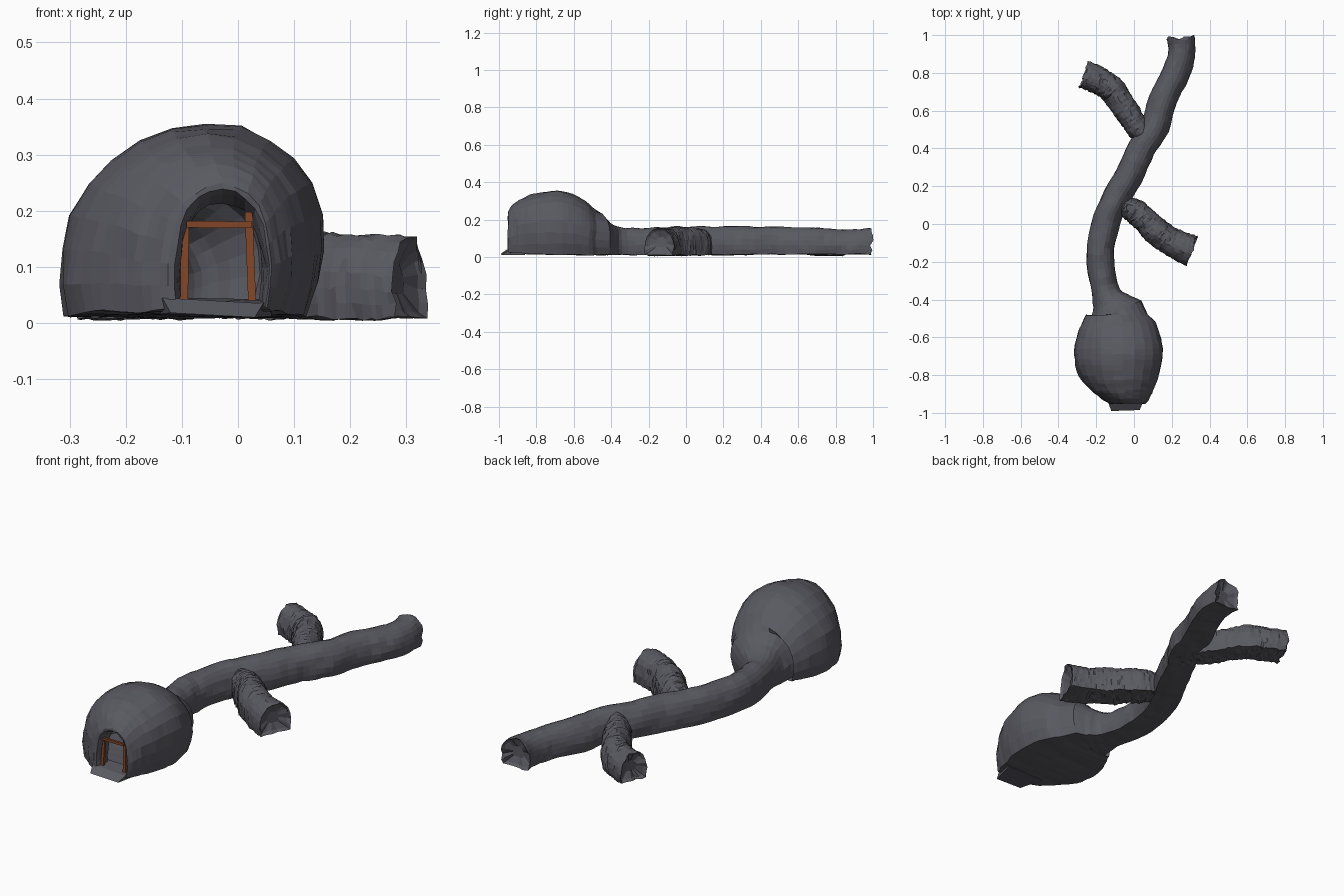
import bpy, bmesh, math, random
from mathutils import Vector, noise

if "Cube" in bpy.data.objects:
    bpy.data.objects.remove(bpy.data.objects["Cube"])

random.seed(4)


def material(name, color):
    m = bpy.data.materials.new(name)
    m.diffuse_color = (*color, 1)
    m.use_nodes = True
    m.node_tree.nodes["Principled BSDF"].inputs["Base Color"].default_value = m.diffuse_color
    return m


ROCK = material("rock", (0.1, 0.1, 0.12))
WOOD = material("wood", (0.22, 0.06, 0.02))

# Half arch: (sideways fraction, height fraction) from wall foot to crown
HALF = [(0.92, 0), (0.98, 0.17), (1.0, 0.35), (0.96, 0.53), (0.86, 0.69),
        (0.7, 0.82), (0.5, 0.92), (0.26, 0.98)]
ARCH = ([(-u, v) for u, v in HALF] + [(0, 1)] + HALF[::-1]
        + [(0.55, 0), (0.18, 0), (-0.18, 0), (-0.55, 0)])


def finish(bm, name, mat):
    mesh = bpy.data.meshes.new(name)
    bmesh.ops.recalc_face_normals(bm, faces=bm.faces)
    bm.to_mesh(mesh)
    bm.free()
    mesh.materials.append(mat)
    obj = bpy.data.objects.new(name, mesh)
    bpy.context.collection.objects.link(obj)
    return obj


def resample(stations, steps):
    """Smooth curve through the stations (x, y, half width, top, floor)."""
    out, n = [], len(stations)
    for i in range(n - 1):
        a, b, c, d = (stations[max(0, min(n - 1, k))] for k in (i - 1, i, i + 1, i + 2))
        for s in range(steps):
            t = s / steps
            out.append([0.5 * (2*q + (r - p)*t + (2*p - 5*q + 4*r - w)*t*t
                               + (3*q - p - 3*r + w)*t**3)
                        for p, q, r, w in zip(a, b, c, d)])
    return out + [list(stations[-1])]


def tunnel(name, stations, steps, rough, straight_until=-9):
    """Loft the arch along a path, roughen it and wall off the far end."""
    bm = bmesh.new()
    pts = resample(stations, steps)
    rings = []
    for i, (x, y, w, top, floor) in enumerate(pts):
        p, q = pts[max(0, i - 1)], pts[min(len(pts) - 1, i + 1)]
        t = Vector((q[0] - p[0], q[1] - p[1], 0)).normalized()
        if y < straight_until:
            t = Vector((0, 1, 0))
        side = Vector((t.y, -t.x, 0))
        ring = []
        for u, v in ARCH:
            co = Vector((x, y, floor + v * (top - floor))) + side * (u * w)
            co.x += 0.25 * max(0, w - 0.08) * v
            co += noise.noise_vector(co * 14) * 0.006
            co += Vector([random.uniform(-rough, rough) for _ in range(3)])
            co.z = max(co.z, 0.004)
            ring.append(bm.verts.new(co))
        rings.append(ring)
    # ragged rim, then a slightly sunken end wall
    for v in rings[-1]:
        v.co += t * random.uniform(-0.012, 0.008)
    mid = sum((v.co for v in rings[-1]), Vector()) / len(ARCH)
    for scale, depth in ((0.85, 0.012), (0.45, 0.02)):
        rings.append([bm.verts.new(mid + (v.co - mid) * scale - t * depth)
                      for v in rings[-1]])
    n = len(ARCH)
    for a, b in zip(rings, rings[1:]):
        for k in range(n):
            bm.faces.new((a[k], a[(k + 1) % n], b[(k + 1) % n], b[k]))
    bm.faces.new(rings[-1])
    return finish(bm, name, ROCK)


# Domed chamber (with open doorway) running into the main tunnel
tunnel("chamber_and_main_tunnel", [
    (-.03, -.88, .072, .215, .04), (-.03, -.95, .085, .24, .03),
    (-.05, -.925, .125, .28, .02), (-.07, -.88, .165, .31, .02),
    (-.09, -.8, .21, .34, .015), (-.095, -.69, .235, .353, .012),
    (-.092, -.58, .215, .325, .012), (-.092, -.5, .18, .265, .012),
    (-.12, -.43, .115, .2, .012), (-.15, -.36, .075, .158, .012),
    (-.18, -.2, .074, .157, .012), (-.165, -.05, .074, .16, .012),
    (-.115, .1, .072, .163, .012), (-.03, .25, .074, .165, .012),
    (.04, .4, .073, .163, .015), (.115, .52, .073, .16, .015),
    (.15, .65, .074, .157, .015), (.22, .8, .073, .152, .015),
    (.25, .9, .072, .15, .015), (.247, .99, .076, .157, .015)],
    4, 0.0018, -0.47)

# Side branches with rougher, layered rock
tunnel("right_branch", [
    (-.06, .1, .05, .14, .015), (.0, .07, .065, .15, .012), (.06, .02, .07, .16, .01),
    (.12, -.04, .072, .163, .01), (.2, -.095, .075, .16, .01),
    (.305, -.143, .083, .155, .008)], 9, 0.0035)
tunnel("left_branch", [
    (.08, .43, .05, .14, .015), (.02, .51, .06, .148, .015), (-.04, .6, .066, .153, .015),
    (-.11, .705, .07, .153, .012), (-.18, .755, .07, .15, .01),
    (-.265, .79, .074, .148, .01)], 9, 0.0035)


def slab(name, front, back, mat):
    """Join two four-sided outlines into a solid."""
    bm = bmesh.new()
    a = [bm.verts.new(p) for p in front]
    b = [bm.verts.new(p) for p in back]
    bm.faces.new(a)
    bm.faces.new(b)
    for k in range(4):
        bm.faces.new((a[k], a[(k + 1) % 4], b[(k + 1) % 4], b[k]))
    return finish(bm, name, mat)


# Stone doorstep
slab("doorstep",
     [(-.12, -.99, .018), (.03, -.985, .01), (.045, -.95, .035), (-.135, -.95, .045)],
     [(-.15, -.86, .015), (.06, -.86, .012), (.06, -.87, .042), (-.15, -.87, .046)], ROCK)


def timber(name, p, q, w):
    p, q = Vector(p), Vector(q)
    d = (q - p).normalized()
    s = Vector((d.z, 0, -d.x)) * w / 2
    y = Vector((0, w / 2, 0))
    ends = [[e + s + y, e + s - y, e - s - y, e - s + y] for e in (p, q)]
    return slab(name, *ends, WOOD)


# Timber door frame
timber("left_post", (-.096, -.925, .042), (-.094, -.915, .195), .014)
timber("right_post", (.025, -.925, .04), (.019, -.915, .198), .014)
timber("door_lintel", (-.092, -.928, .176), (.024, -.928, .175), .012)
